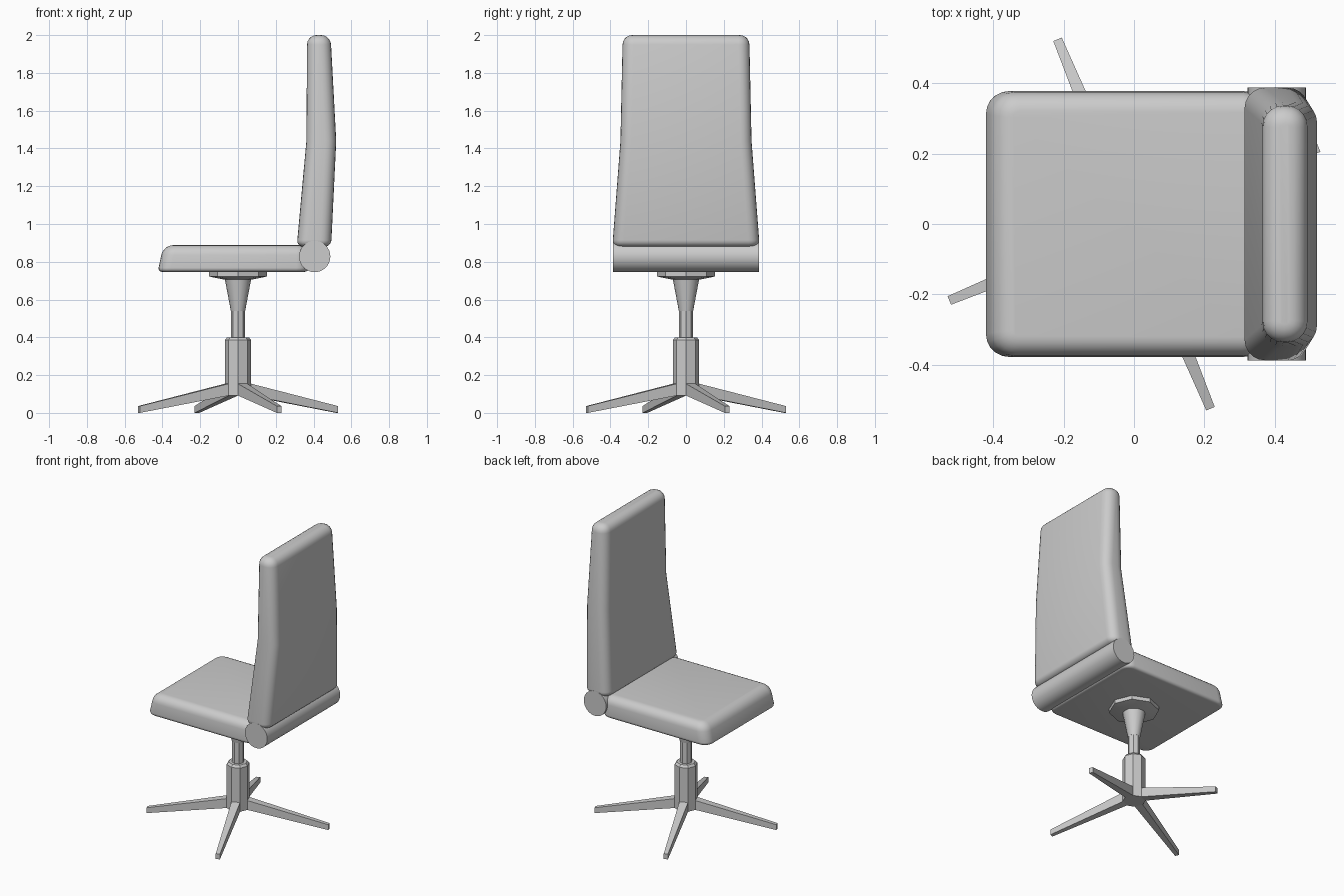
import bpy, bmesh
from math import cos, sin, pi, radians, atan2
from mathutils import Matrix

if "Cube" in bpy.data.objects:
    bpy.data.objects.remove(bpy.data.objects["Cube"])


def finish(bm, name, smooth=True):
    bmesh.ops.recalc_face_normals(bm, faces=bm.faces[:])
    me = bpy.data.meshes.new(name)
    bm.to_mesh(me)
    bm.free()
    ob = bpy.data.objects.new(name, me)
    bpy.context.collection.objects.link(ob)
    if smooth:
        bpy.ops.object.select_all(action='DESELECT')
        bpy.context.view_layer.objects.active = ob
        ob.select_set(True)
        bpy.ops.object.shade_smooth_by_angle(angle=radians(35))
    return ob


def loft(bm, rings):
    """Skin a stack of point rings and cap both ends."""
    loops = [[bm.verts.new(p) for p in ring] for ring in rings]
    n = len(loops[0])
    for a, b in zip(loops, loops[1:]):
        for i in range(n):
            bm.faces.new((a[i], a[(i + 1) % n], b[(i + 1) % n], b[i]))
    bm.faces.new(loops[0][::-1])
    bm.faces.new(loops[-1])


def cushion(name, sections, r_side, r_top, r_bottom):
    """Sections are (z, x0, x1, half width); edges are rounded by bevels."""
    bm = bmesh.new()
    loft(bm, [[(x0, -w, z), (x1, -w, z), (x1, w, z), (x0, w, z)]
              for z, x0, x1, w in sections])
    bmesh.ops.recalc_face_normals(bm, faces=bm.faces[:])

    def bevel(edges, r):
        bmesh.ops.bevel(bm, geom=edges, offset=r, segments=5, profile=0.5,
                        affect='EDGES', clamp_overlap=False)

    bevel([e for e in bm.edges
           if abs(e.verts[0].co.z - e.verts[1].co.z) > 0.01], r_side)
    for z, r in ((sections[-1][0], r_top), (sections[0][0], r_bottom)):
        bevel([e for e in bm.edges
               if all(abs(v.co.z - z) < 1e-4 for v in e.verts)], r)
    return finish(bm, name)


def turned(name, profile, sides):
    """Stack of regular polygons from (radius, z) pairs."""
    bm = bmesh.new()
    loft(bm, [[(r * cos(2 * pi * i / sides), r * sin(2 * pi * i / sides), z)
               for i in range(sides)] for r, z in profile])
    return finish(bm, name)


# Upholstery
cushion("seat", [(0.747, -0.425, 0.375, 0.379), (0.888, -0.395, 0.375, 0.372)],
        0.065, 0.052, 0.022)
cushion("backrest", [(0.88, 0.311, 0.493, 0.39), (1.44, 0.362, 0.52, 0.347),
                     (2.0, 0.366, 0.49, 0.335)], 0.058, 0.05, 0.035)

# Round bolster joining seat and back
bm = bmesh.new()
bmesh.ops.create_cone(bm, cap_ends=True, segments=32, radius1=0.083,
                      radius2=0.083, depth=0.775,
                      matrix=Matrix.Translation((0.406, 0, 0.828))
                      @ Matrix.Rotation(pi / 2, 4, 'X'))
finish(bm, "bolster")

# Pedestal
turned("mount_plate", [(0.07, 0.705), (0.153, 0.722), (0.153, 0.75)], 8)
turned("neck", [(0.038, 0.54), (0.07, 0.71)], 16)
turned("gas_pole", [(0.038, 0.38), (0.038, 0.56)], 8)
turned("column", [(0.07, 0.092), (0.07, 0.385), (0.058, 0.4)], 8)

# Four tapered legs growing out of alternate column faces
for k in range(4):
    bm = bmesh.new()
    loft(bm, [[(r, -w, z0), (r, w, z0), (r, w, z1), (r, -w, z1)]
              for r, w, z0, z1 in ((0.062, 0.027, 0.092, 0.155),
                                   (0.568, 0.013, 0.0, 0.036))])
    bmesh.ops.rotate(bm, verts=bm.verts[:], cent=(0, 0, 0),
                     matrix=Matrix.Rotation(radians(22.5) + k * pi / 2, 3, 'Z'))
    finish(bm, f"leg_{k + 1}", smooth=False)
